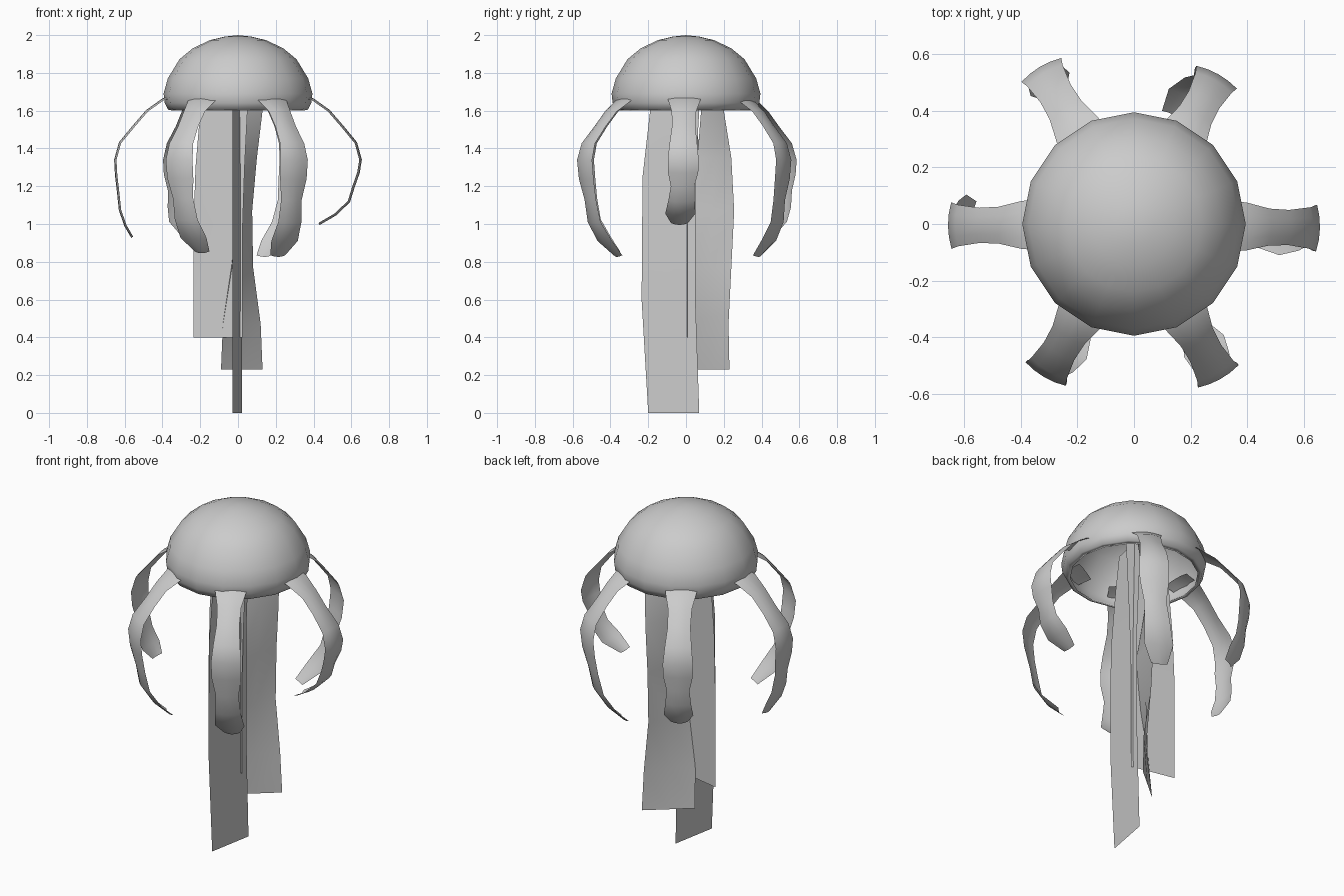
import bpy
import bmesh
from math import sin, cos, pi, radians, hypot

cube = bpy.data.objects.get("Cube")
if cube:
    bpy.data.objects.remove(cube, do_unlink=True)

# One neutral colour for the whole body
grey = bpy.data.materials.new("soft_grey")
grey.use_nodes = True
tone = (0.6, 0.6, 0.6, 1.0)
grey.diffuse_color = tone
grey.node_tree.nodes["Principled BSDF"].inputs["Base Color"].default_value = tone


def loft(name, rows, closed=False):
    """Bridge equal rows of points with quads into a smooth shaded object."""
    bm = bmesh.new()
    rings = [[bm.verts.new(p) for p in row] for row in rows]
    for low, high in zip(rings, rings[1:]):
        count = len(low)
        for i in range(count if closed else count - 1):
            j = (i + 1) % count
            bm.faces.new((low[i], low[j], high[j], high[i]))
    bmesh.ops.remove_doubles(bm, verts=bm.verts, dist=0.0001)
    for face in bm.faces:
        face.smooth = True
    mesh = bpy.data.meshes.new(name)
    bm.to_mesh(mesh)
    bm.free()
    mesh.materials.append(grey)
    obj = bpy.data.objects.new(name, mesh)
    bpy.context.scene.collection.objects.link(obj)


# Bell: hollow dome, inner wall up from the rim lip and outer wall to the top
SIDES = 16
outer_wall = [(0.37, 1.605), (0.388, 1.64), (0.394, 1.69), (0.372, 1.77),
              (0.31, 1.872), (0.24, 1.93), (0.15, 1.973), (0.07, 1.992), (0, 2)]
inner_wall = [(max(r - 0.022, 0), z - 0.02) for r, z in outer_wall[:0:-1]]
lip = [(0.345, 1.6)]
loft("bell", [[(r * cos(2 * pi * i / SIDES), r * sin(2 * pi * i / SIDES), z)
               for i in range(SIDES)]
              for r, z in inner_wall + lip + outer_wall], closed=True)


# Outer tentacles: arching ribbons, bowed across, curling inward at the tip
BOW = 0.012
ARCH_Z = 1.34
shoulder = [(0.3, 1.69, 0.09), (0.4, 1.66, 0.085), (0.485, 1.6, 0.065),
            (0.555, 1.52, 0.062), (0.63, 1.43, 0.073)]
# Share of the drop, share of the inward curl, half width
drop = [(0, 0, 0.082), (0.2, 0.05, 0.08), (0.42, 0.17, 0.062),
        (0.65, 0.28, 0.07), (0.85, 0.6, 0.08), (1, 1, 0.045)]


def tentacle(name, angle, reach, tip_radius, tip_z, sway):
    a = radians(angle)
    path = [(r * reach / 0.655, z, w, 0) for r, z, w in shoulder]
    path += [(reach - (reach - tip_radius) * curl,
              ARCH_Z - (ARCH_Z - tip_z) * t, w, sway * t * t)
             for t, curl, w in drop]
    rows = []
    for i, (r, z, w, s) in enumerate(path):
        before, after = path[max(i - 1, 0)], path[min(i + 1, len(path) - 1)]
        dr, dz = after[0] - before[0], after[1] - before[1]
        length = hypot(dr, dz)
        row = []
        for k in (-1, -0.5, 0, 0.5, 1):
            lift = BOW * (0.5 - k * k) / length
            radius, side = r - dz * lift, s + k * w
            row.append((radius * cos(a) - side * sin(a),
                        radius * sin(a) + side * cos(a), z + dr * lift))
        rows.append(row)
    loft(name, rows)


tentacle("tentacle_left", -1.3, 0.65, 0.43, 1.0, -0.025)
tentacle("tentacle_back_left", 60.6, 0.6, 0.4, 0.83, 0.065)
tentacle("tentacle_back_right", 121, 0.64, 0.54, 0.95, 0)
tentacle("tentacle_right", 180.5, 0.65, 0.56, 0.93, -0.04)
tentacle("tentacle_front_right", 239.5, 0.62, 0.42, 0.85, 0.025)
tentacle("tentacle_front_left", 299, 0.62, 0.42, 0.83, 0.01)


# Central ribbons: each row is height, then x and y of both edges
def ribbon(name, rows):
    loft(name, [[(xa, ya, z), ((xa + xb) / 2, (ya + yb) / 2, z), (xb, yb, z)]
                for z, xa, ya, xb, yb in rows])


ribbon("ribbon_long", [
    (0, -0.03, -0.2, 0.02, 0.07), (0.6, -0.03, -0.235, 0.02, 0.05),
    (1.25, -0.03, -0.23, 0.02, 0.05), (1.6, -0.03, -0.19, 0.02, 0.07),
    (1.8, -0.03, -0.16, 0.02, 0.08)])
ribbon("ribbon_short", [
    (0.4, -0.235, 0.06, 0.025, 0.004), (1, -0.235, 0.06, 0.025, 0.004),
    (1.3, -0.225, 0.055, 0.035, 0.004), (1.6, -0.2, 0.05, 0.05, 0.004),
    (1.8, -0.18, 0.045, 0.06, 0.004)])
ribbon("ribbon_twisted", [
    (0.23, -0.09, 0.045, 0.13, 0.23), (0.47, -0.08, 0.025, 0.12, 0.225),
    (0.77, -0.035, 0.01, 0.08, 0.24), (1.07, 0, 0.02, 0.075, 0.255),
    (1.35, -0.02, 0.06, 0.1, 0.24), (1.6, -0.05, 0.08, 0.13, 0.2),
    (1.8, -0.06, 0.09, 0.14, 0.17)])
